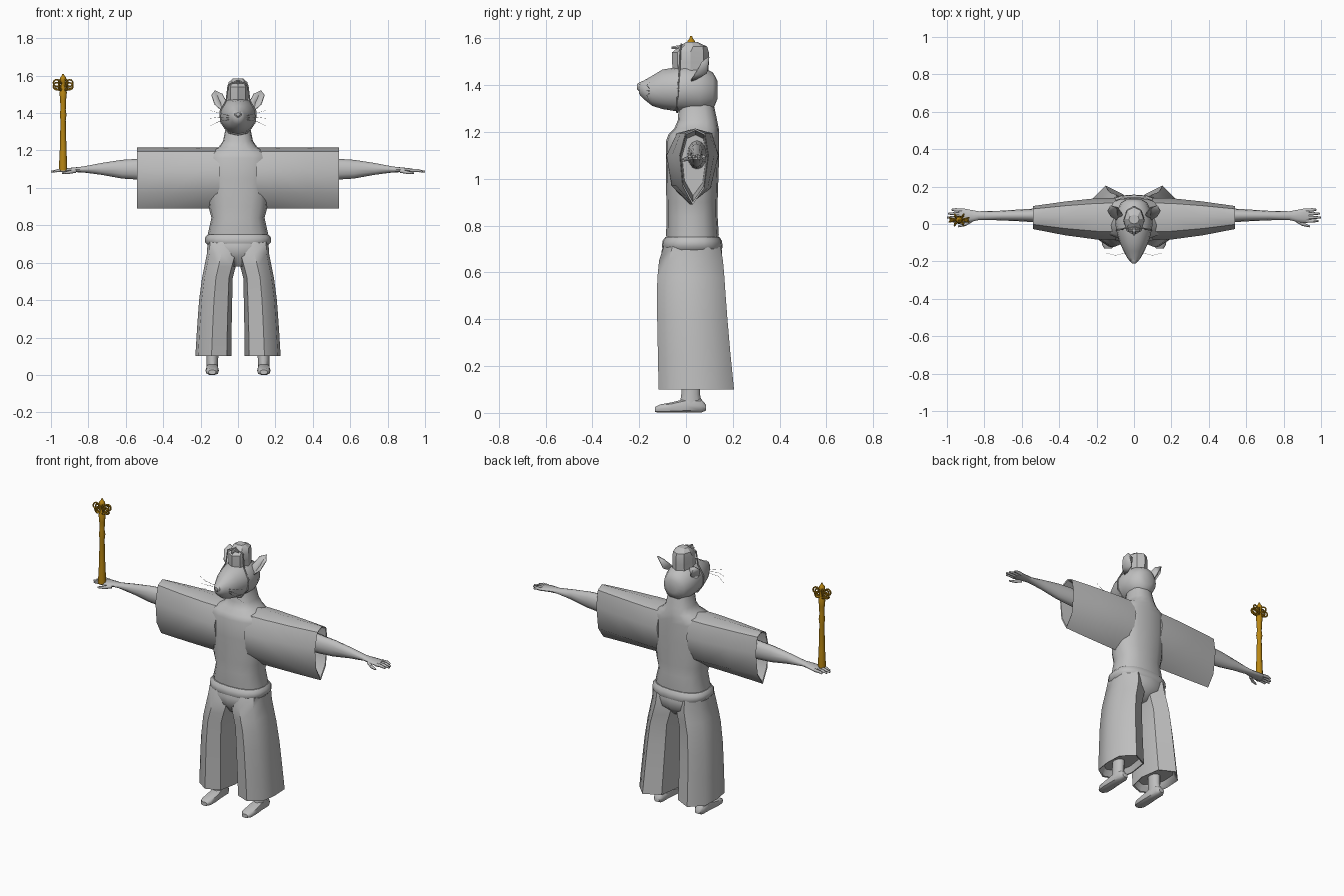
import bpy, bmesh, math
from mathutils import Vector


def material(name, col):
    m = bpy.data.materials.new(name)
    m.diffuse_color = (*col, 1)
    return m


GREY = material("cloth grey", (0.52, 0.52, 0.52))
GOLD = material("staff gold", (0.48, 0.238, 0.006))


def finish(name, bm, mat=GREY, mirror=False, angle=45, solid=0):
    bmesh.ops.recalc_face_normals(bm, faces=bm.faces)
    me = bpy.data.meshes.new(name)
    bm.to_mesh(me)
    bm.free()
    me.materials.append(mat)
    ob = bpy.data.objects.new(name, me)
    bpy.context.collection.objects.link(ob)
    bpy.ops.object.select_all(action='DESELECT')
    ob.select_set(True)
    bpy.context.view_layer.objects.active = ob
    bpy.ops.object.shade_smooth_by_angle(angle=math.radians(angle))
    if solid:
        ob.modifiers.new("thickness", 'SOLIDIFY').thickness = solid
    if mirror:
        ob.modifiers.new("mirror", 'MIRROR').use_axis[0] = True
    return ob


def skin(bm, rings):
    """Bridge rings of equal point count and cap both ends."""
    vs = [[bm.verts.new(p) for p in r] for r in rings]
    n = len(vs[0])
    for a, b in zip(vs, vs[1:]):
        for i in range(n):
            j = (i + 1) % n
            bm.faces.new((a[i], a[j], b[j], b[i]))
    bm.faces.new(vs[0])
    bm.faces.new(vs[-1])


def oval(axis, pos, u0, u1, v0, v1, n=16, power=2.0):
    """Superellipse across an axis, filling the box u0..u1 by v0..v1."""
    pts = []
    for i in range(n):
        t = 2 * math.pi * (i + 0.0) / n
        c, s = math.cos(t), math.sin(t)
        u = (u0 + u1) / 2 + (u1 - u0) / 2 * math.copysign(abs(c) ** (2 / power), c)
        v = (v0 + v1) / 2 + (v1 - v0) / 2 * math.copysign(abs(s) ** (2 / power), s)
        pts.append({'x': (pos, u, v), 'y': (u, pos, v), 'z': (u, v, pos)}[axis])
    return pts


def loft(name, axis, table, mat=GREY, mirror=False, n=16, power=2.0, angle=45):
    bm = bmesh.new()
    skin(bm, [oval(axis, *row, n=n, power=power) for row in table])
    return finish(name, bm, mat, mirror, angle)


def tube(bm, a, b, ra, rb, n=6):
    """Tapered stick between two points."""
    a, b = Vector(a), Vector(b)
    q = (b - a).to_track_quat('Z', 'Y')
    ring = [Vector((math.cos(2 * math.pi * i / n), math.sin(2 * math.pi * i / n), 0)) for i in range(n)]
    skin(bm, [[p + q @ (c * r) for c in ring] for p, r in ((a, ra), (b, rb))])


# Robe body and neck
loft("robe_torso", 'z', [(z, -w, w, y0, y1) for z, w, y0, y1 in (
    (0.72, .155, -.08, .135), (0.76, .16, -.085, .14), (0.84, .142, -.083, .135),
    (0.90, .158, -.084, .135), (1.05, .17, -.086, .14), (1.16, .175, -.086, .14),
    (1.19, .16, -.075, .14), (1.215, .105, -.05, .14), (1.25, .08, -.035, .133),
    (1.32, .066, -.03, .118))], power=2.4)

# Wide sleeves with a recessed opening
SLEEVE = [(.1, 1.215), (-.6, 1.195), (-1, 1.10), (-.8, .97), (-.1, .89), (.7, .96), (1, 1.1), (.75, 1.195)]


def sleeve_ring(x, y0, y1, k=1.0):
    yc, r = (y0 + y1) / 2, (y1 - y0) / 2
    return [(x, yc + r * v * k, 1.08 + (z - 1.08) * k) for v, z in SLEEVE]


bm = bmesh.new()
skin(bm, [sleeve_ring(.10, -.085, .14), sleeve_ring(.20, -.083, .138), sleeve_ring(.37, -.06, .12),
          sleeve_ring(.54, -.027, .096), sleeve_ring(.537, -.027, .096, .94), sleeve_ring(.44, -.03, .1, .8)])
finish("robe_sleeves", bm, mirror=True)

# Arms and palms
loft("arms", 'x', [(x, y0, y1, z0, z1) for x, y0, y1, z0, z1 in (
    (.42, .005, .09, 1.04, 1.165), (.54, .01, .082, 1.045, 1.155), (.62, .015, .077, 1.05, 1.15),
    (.73, .02, .07, 1.07, 1.133), (.83, .021, .068, 1.083, 1.114), (.87, .012, .075, 1.084, 1.11),
    (.91, .006, .083, 1.082, 1.106), (.935, .008, .083, 1.083, 1.102))], mirror=True, n=12)

# Fingers and thumbs
bm = bmesh.new()
for y, tip in ((.074, .975), (.054, .993), (.034, 1.0), (.016, .985)):
    tube(bm, (.92, y, 1.093), (.958, y * 1.02, 1.094), .0095, .009)
    tube(bm, (.955, y * 1.02, 1.094), (tip, y * 1.03, 1.087), .009, .005)
tube(bm, (.87, .02, 1.09), (.905, -.003, 1.083), .011, .009)
tube(bm, (.903, -.002, 1.083), (.94, -.013, 1.079), .009, .005)
finish("fingers", bm, mirror=True, angle=65)

# Wide trousers: faceted legs flaring to an angular, recessed hem
LEG = [(.2, 1), (.95, .55), (1, -.1), (.85, -.7), (.1, -1), (-.75, -.8), (-1, -.1), (-.8, .7)]


def leg_ring(z, x0, x1, y0, y1, k=1.0):
    xc, yc = (x0 + x1) / 2, (y0 + y1) / 2
    return [(xc + (x1 - x0) / 2 * u * k, yc + (y1 - y0) / 2 * v * k, z) for u, v in LEG]


bm = bmesh.new()
skin(bm, [leg_ring(*r) for r in (
    (.71, -.01, .163, -.095, .148), (.65, -.008, .166, -.115, .158), (.58, .012, .18, -.122, .164),
    (.52, .028, .192, -.124, .168), (.40, .031, .208, -.123, .177), (.25, .034, .219, -.12, .19),
    (.10, .036, .228, -.117, .205), (.102, .036, .228, -.117, .205, .94), (.14, .04, .22, -.11, .19, .85))])
finish("trouser_legs", bm, mirror=True, angle=50)
loft("trouser_seat", 'z', [(.58, -.06, .06, -.05, .09), (.64, -.14, .14, -.10, .15),
                           (.69, -.162, .162, -.105, .155), (.73, -.16, .16, -.09, .145)], power=2.4)

# Belt
loft("belt", 'z', [(.695, -.163, .163, -.095, .15), (.71, -.176, .176, -.103, .157),
                   (.735, -.176, .176, -.1, .153), (.752, -.162, .162, -.088, .143)], power=2.5, n=20)

# Feet
loft("ankles", 'z', [(.03, .107, .169, -.03, .072), (.08, .106, .168, -.022, .062),
                     (.18, .102, .168, -.02, .065)], mirror=True, n=10)
loft("feet", 'y', [(y, .138 - w, .138 + w, z0, z1) for y, w, z0, z1 in (
    (.086, .018, .01, .035), (.065, .031, 0, .06), (0, .033, 0, .062), (-.06, .036, 0, .046),
    (-.11, .034, 0, .037), (-.132, .02, .003, .026))], mirror=True, n=10, power=2.8)

# Head with long snout, and nose
loft("head", 'y', [(y, -w, w, z0, z1) for y, w, z0, z1 in (
    (.134, .035, 1.34, 1.42), (.115, .07, 1.295, 1.455), (.06, .094, 1.282, 1.48),
    (0, .1, 1.285, 1.487), (-.05, .091, 1.29, 1.475), (-.10, .076, 1.298, 1.467),
    (-.145, .056, 1.312, 1.44), (-.18, .037, 1.34, 1.42), (-.2, .022, 1.362, 1.41))], angle=60)
loft("nose", 'y', [(-.18, -.018, .018, 1.375, 1.416), (-.198, -.021, .021, 1.372, 1.414),
                   (-.21, -.011, .011, 1.383, 1.403)], n=8)

# Cupped ears
RIM = [(.085, .02, 1.41), (.125, .04, 1.445), (.143, .07, 1.495),
       (.125, .10, 1.52), (.085, .09, 1.505), (.06, .05, 1.46)]
bm = bmesh.new()
rim = [bm.verts.new(p) for p in RIM]
mid = bm.verts.new((.092, .09, 1.45))
for i in range(6):
    bm.faces.new((rim[i], rim[(i + 1) % 6], mid))
finish("ears", bm, mirror=True, solid=.006)

# Whiskers
bm = bmesh.new()
for k in (-1, 0, 1):
    tube(bm, (.045, -.155, 1.375 + k * .01), (.10, -.168, 1.378 + k * .022), .0012, .001, 3)
    tube(bm, (.10, -.168, 1.378 + k * .022), (.15, -.155, 1.372 + k * .042), .001, .0005, 3)
finish("whiskers", bm, mirror=True)

# Faceted hat, its front pin and chin cord
loft("hat", 'z', [(z, -w, w, y0, y1) for z, w, y0, y1 in (
    (1.45, .058, -.055, .095), (1.50, .055, -.06, .098), (1.54, .056, -.06, .098),
    (1.565, .05, -.03, .09), (1.584, .028, .0, .05))], n=8, angle=25)
bm = bmesh.new()
tube(bm, (0, .0, 1.565), (0, -.062, 1.56), .012, .006)
tube(bm, (-.03, -.035, 1.562), (.03, -.035, 1.562), .005, .005)
finish("hat_pin", bm)
bm = bmesh.new()
cord = [(.0, -.02, 1.575), (.052, -.024, 1.55), (.062, -.028, 1.47), (.095, -.033, 1.41),
        (.091, -.036, 1.35), (.05, -.038, 1.295), (0, -.038, 1.284)]
for a, b in zip(cord, cord[1:]):
    tube(bm, a, b, .004, .004, 5)
finish("chin_cord", bm, mirror=True)

# Golden staff standing on one hand
SX, SY = -.935, .022
loft("staff_shaft", 'z', [(z, SX - r, SX + r, SY - r, SY + r) for z, r in (
    (1.092, .022), (1.12, .022), (1.20, .018), (1.36, .014), (1.39, .018), (1.42, .014),
    (1.47, .016), (1.51, .02), (1.53, .013), (1.565, .012), (1.575, .018), (1.59, .016),
    (1.597, .009), (1.61, .004))], mat=GOLD, n=10)

# Cluster of rings around the staff head
bm = bmesh.new()
for k in range(8):
    t = math.pi * (k + .5) / 4
    c = Vector((SX + .037 * math.cos(t), SY + .017 * math.sin(t), 1.552 + .008 * (-1) ** k))
    out = Vector((math.cos(t), .6 * math.sin(t), 0)).normalized()
    pts = [c + .019 * (out * math.cos(j * math.pi / 5) + Vector((0, 0, 1)) * math.sin(j * math.pi / 5))
           for j in range(10)]
    for j in range(10):
        tube(bm, pts[j], pts[(j + 1) % 10], .0045, .0045, 5)
finish("staff_rings", bm, mat=GOLD)
bm = bmesh.new()
for k in range(6):
    t = math.pi * k / 3
    tube(bm, (SX, SY, 1.515), (SX + .05 * math.cos(t), SY + .025 * math.sin(t), 1.535), .006, .005)
finish("staff_arms", bm, mat=GOLD)
